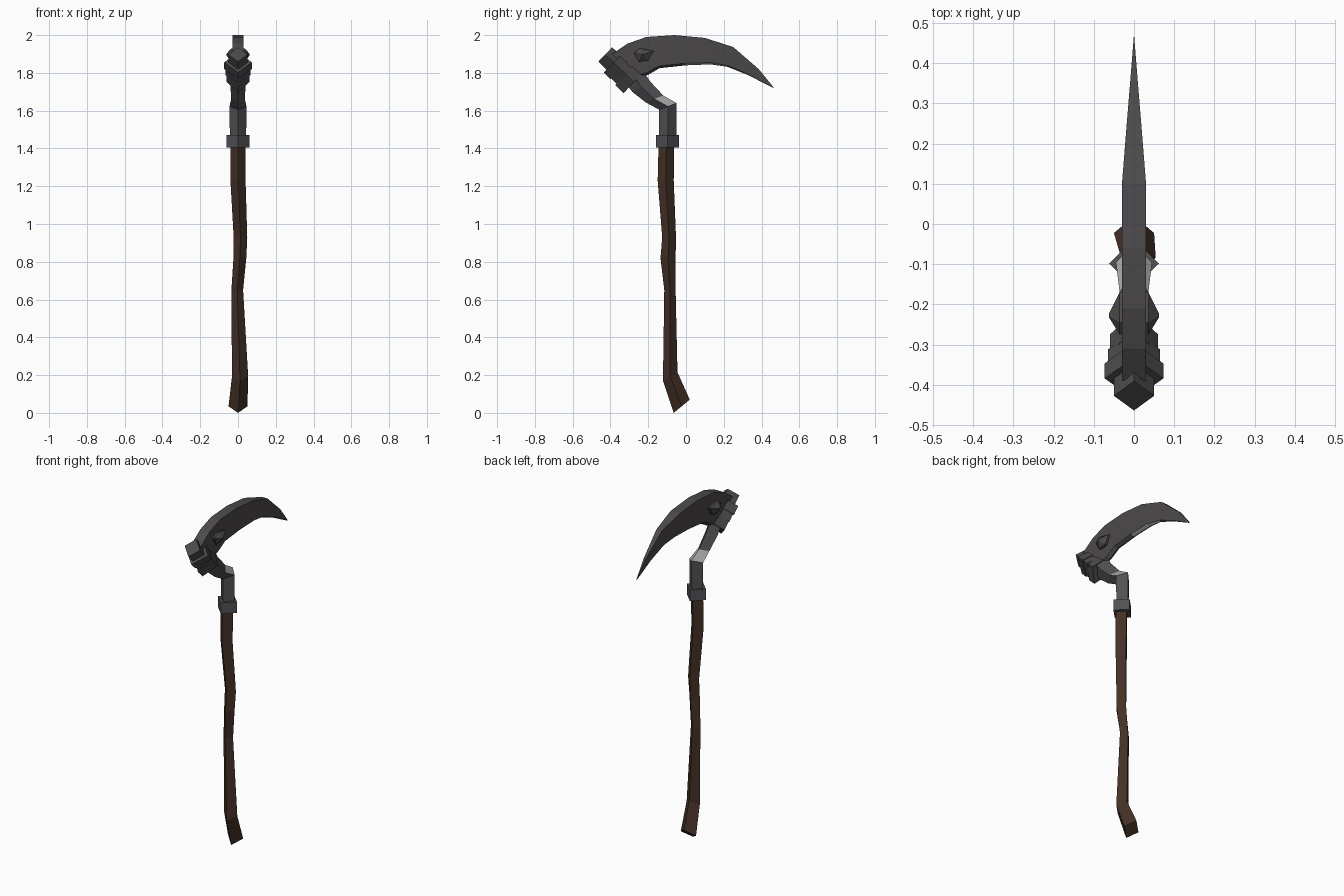
import bpy, bmesh
from mathutils import Vector

if "Cube" in bpy.data.objects:
    bpy.data.objects.remove(bpy.data.objects["Cube"])


def material(name, rgb):
    m = bpy.data.materials.new(name)
    m.diffuse_color = (*rgb, 1)
    m.use_nodes = True
    m.node_tree.nodes["Principled BSDF"].inputs["Base Color"].default_value = m.diffuse_color
    return m


WOOD = material("dark wood", (0.058, 0.030, 0.020))
IRON = material("dark iron", (0.075, 0.068, 0.073))
STEEL = material("grey steel", (0.085, 0.083, 0.090))
BRIGHT = material("bright steel", (0.42, 0.41, 0.42))


def loft(name, rings, mats, rule=None):
    """Skin a list of equal-length vertex rings and cap both ends."""
    bm = bmesh.new()
    rows = [[bm.verts.new(p) for p in ring] for ring in rings]
    n = len(rows[0])
    for i, (a, b) in enumerate(zip(rows, rows[1:])):
        for k in range(n):
            f = bm.faces.new((a[k], a[(k + 1) % n], b[(k + 1) % n], b[k]))
            if rule:
                f.material_index = rule(i, k)
    bm.faces.new(rows[0])
    bm.faces.new(rows[-1])
    bmesh.ops.recalc_face_normals(bm, faces=bm.faces)
    me = bpy.data.meshes.new(name)
    bm.to_mesh(me)
    bm.free()
    for m in mats:
        me.materials.append(m)
    ob = bpy.data.objects.new(name, me)
    bpy.context.collection.objects.link(ob)
    return ob


def diamond(y0, z0, y1, z1, rx, cx=0.0):
    """Four-sided ring: front point, side, back point, side."""
    ym, zm = (y0 + y1) / 2, (z0 + z1) / 2
    return [(cx, y0, z0), (cx + rx, ym, zm), (cx, y1, z1), (cx - rx, ym, zm)]


# Crooked wooden handle with a kicked-out foot
loft("handle", [
    diamond(-0.065, 0.0, 0.02, 0.07, 0.05),
    diamond(-0.122, 0.17, -0.045, 0.215, 0.043, 0.011),
    diamond(-0.115, 0.65, -0.055, 0.65, 0.031, -0.004),
    diamond(-0.135, 0.82, -0.055, 0.82, 0.034, 0.010),
    diamond(-0.126, 0.93, -0.053, 0.93, 0.036, 0.013),
    diamond(-0.150, 1.23, -0.065, 1.23, 0.040, 0.0),
    diamond(-0.145, 1.43, -0.062, 1.43, 0.040),
], [WOOD])

# Collar where the wood meets the metal
loft("collar", [diamond(-0.16, z, -0.037, z, 0.062) for z in (1.405, 1.47)], [STEEL])

# Bent metal neck, bright on the upper faces of the bend
loft("neck", [
    diamond(-0.142, 1.45, -0.05, 1.45, 0.043),
    diamond(-0.142, 1.605, -0.05, 1.64, 0.045),
    diamond(-0.215, 1.645, -0.12, 1.68, 0.036),
    diamond(-0.285, 1.70, -0.19, 1.755, 0.040),
    diamond(-0.33, 1.76, -0.24, 1.83, 0.040),
], [STEEL, BRIGHT], lambda i, k: int(i == 1 and k in (1, 2)))

# Stacked blocks of the head, set along a tilted axis
TOP = Vector((-0.4275, 1.8975))
AXIS = Vector((0.72, -0.69))
ACROSS = Vector((0.69, 0.72))


def head_block(name, t0, t1, half, rx):
    rings = []
    for t in (t0, t1):
        c = TOP + AXIS * t
        a, b = c - ACROSS * half, c + ACROSS * half
        rings.append(diamond(a.x, a.y, b.x, b.y, rx))
    loft(name, rings, [IRON])


head_block("head_cap", 0.0, 0.07, 0.053, 0.050)
head_block("head_upper_block", 0.06, 0.112, 0.075, 0.073)
head_block("head_middle_block", 0.10, 0.160, 0.070, 0.065)
head_block("head_lower_block", 0.150, 0.212, 0.081, 0.060)

# Curved blade: flat spine, tapering sides, thin bright cutting bevel
BLADE = [  # spine y, z, edge y, z, half thickness
    (-0.39, 1.90, -0.27, 1.77, 0.030),
    (-0.31, 1.955, -0.20, 1.79, 0.030),
    (-0.21, 1.990, -0.14, 1.825, 0.030),
    (-0.06, 2.000, 0.0, 1.840, 0.030),
    (0.10, 1.985, 0.13, 1.845, 0.030),
    (0.25, 1.937, 0.22, 1.832, 0.018),
    (0.385, 1.82, 0.33, 1.788, 0.007),
    (0.465, 1.722, 0.462, 1.720, 0.0006),
]
sections = []
for sy, sz, ey, ez, w in BLADE:
    spine, edge = Vector((sy, sz)), Vector((ey, ez))
    low = spine.lerp(edge, 0.93)
    sections.append([(-w, *spine), (w, *spine), (w * 0.6, *low),
                     (0, *edge), (-w * 0.6, *low)])
loft("blade", sections, [IRON, BRIGHT],
     lambda i, k: int(i in (3, 4) and k in (2, 3)))

# Pointed studs on both sides of the blade root
OUTLINE = [(-0.275, 1.905), (-0.245, 1.93), (-0.17, 1.915), (-0.20, 1.865), (-0.25, 1.86)]
for side, s in (("right", 1), ("left", -1)):
    def stud_ring(x, scale):
        return [(s * x, -0.228 + (y + 0.228) * scale, 1.897 + (z - 1.897) * scale)
                for y, z in OUTLINE]
    loft("stud_" + side, [stud_ring(0.015, 1), stud_ring(0.036, 1),
                          stud_ring(0.062, 0.1)], [IRON])
